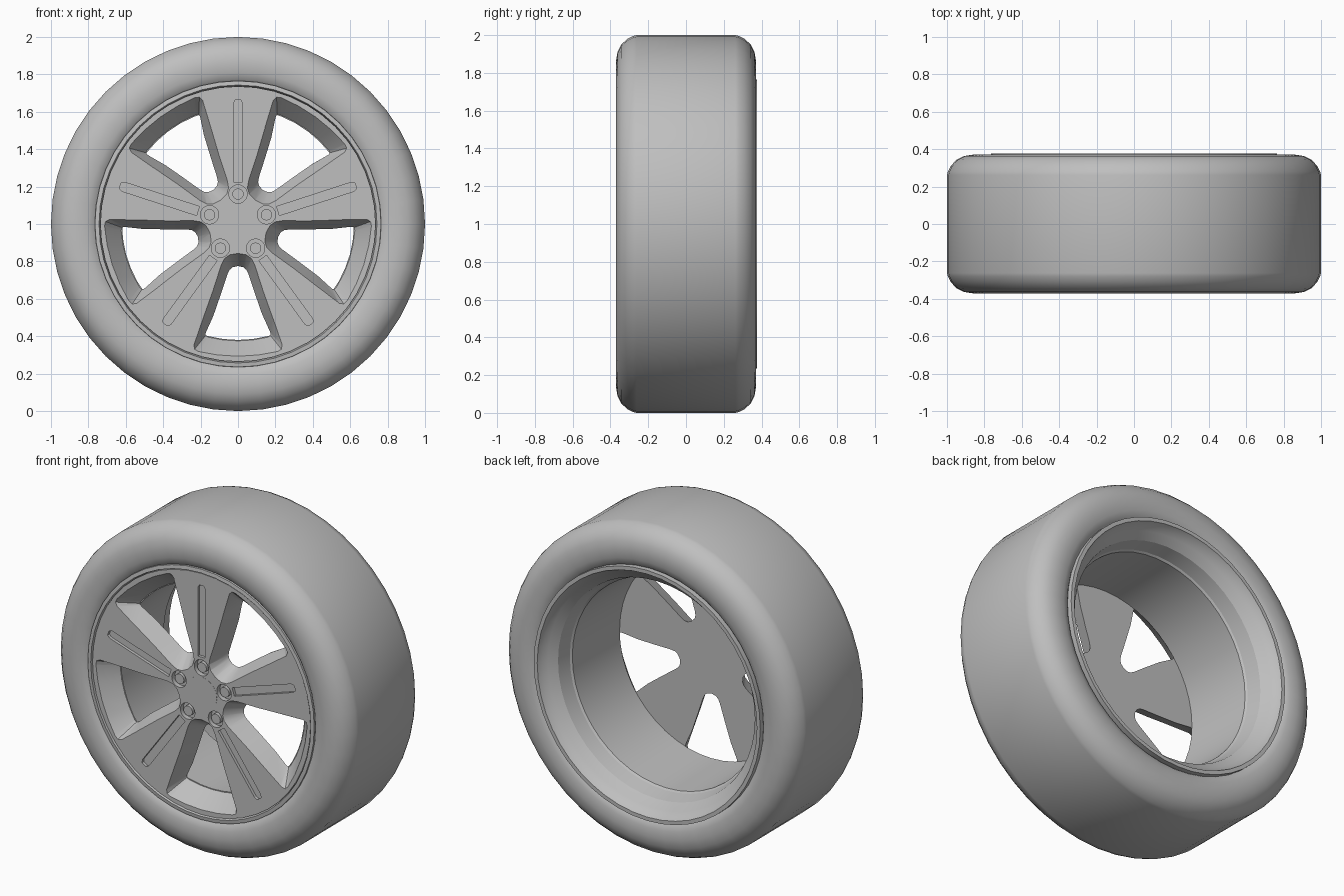
import bpy, bmesh, math
from mathutils import Matrix, Vector

cube = bpy.data.objects.get("Cube")
if cube:
    bpy.data.objects.remove(cube, do_unlink=True)

grey = bpy.data.materials.new("plain_grey")
grey.use_nodes = True
colour = (0.52, 0.52, 0.52, 1)
grey.diffuse_color = colour
grey.node_tree.nodes["Principled BSDF"].inputs["Base Color"].default_value = colour

CENTRE = Matrix.Translation((0, 0, 1))
FACE, BACK = -0.352, -0.245      # front and back of the spoke disc
STEPS = 48


def finish(name, bm):
    """Turn a bmesh around the axle into an object."""
    bmesh.ops.recalc_face_normals(bm, faces=bm.faces)
    bm.transform(CENTRE)
    mesh = bpy.data.meshes.new(name)
    bm.to_mesh(mesh)
    bm.free()
    mesh.materials.append(grey)
    obj = bpy.data.objects.new(name, mesh)
    bpy.context.collection.objects.link(obj)
    return obj


def skin(bm, rings, closed=False):
    """Bridge neighbouring rings of points with quads."""
    rings = [[bm.verts.new(p) for p in ring] for ring in rings]
    n = len(rings[0])
    pairs = list(zip(rings, rings[1:])) + ([(rings[-1], rings[0])] if closed else [])
    for a, b in pairs:
        for i in range(n):
            j = (i + 1) % n
            bm.faces.new((a[i], a[j], b[j], b[i]))
    if not closed:
        bm.faces.new(rings[0])
        bm.faces.new(rings[-1])


def lathe(name, profile):
    """Revolve a closed (radius, y) profile around the axle."""
    bm = bmesh.new()
    rings = []
    for k in range(STEPS):
        a = math.tau * k / STEPS
        rings.append([(r * math.sin(a), y, r * math.cos(a)) for r, y in profile])
    skin(bm, rings, closed=True)
    return finish(name, bm)


def prism(bm, outline, y0, y1, turn):
    """Straight block with an (x, z) outline, turned about the axle."""
    skin(bm, [[turn @ Vector((x, y, z)) for x, z in outline] for y in (y0, y1)])


def circle(radius, x=0, z=0, n=24):
    return [(x + radius * math.sin(math.tau * i / n),
             z + radius * math.cos(math.tau * i / n)) for i in range(n)]


def turns():
    return [Matrix.Rotation(math.tau * k / 5, 3, 'Y') for k in range(5)]


def five(name, outline, y0, y1):
    bm = bmesh.new()
    for turn in turns():
        prism(bm, outline, y0, y1, turn)
    return finish(name, bm)


# Tyre with softly bulging side walls
side = [(0.755, 0.335), (0.775, 0.355), (0.81, 0.366), (0.86, 0.371), (0.91, 0.363),
        (0.95, 0.343), (0.98, 0.31), (0.995, 0.28), (1.0, 0.262)]
tyre = lathe("tyre", [(r, -y) for r, y in side] + side[::-1])

# Rim: front lip, hidden outer wall, back lip, stepped open barrel
rim = lathe("rim", [(0.735, BACK), (0.735, -0.335), (0.743, -0.36), (0.765, -0.357),
                    (0.768, -0.32), (0.72, -0.22), (0.72, 0.25), (0.765, 0.32),
                    (0.765, 0.376), (0.742, 0.376), (0.728, 0.345), (0.705, 0.325),
                    (0.665, 0.285), (0.645, 0.20), (0.635, 0.19), (0.62, BACK)])

# Spoke disc, before cutting
bm = bmesh.new()
prism(bm, circle(0.736, n=STEPS), FACE, BACK, Matrix.Identity(3))
disc = finish("spoke_disc", bm)

# Tapered windows: half outlines (side offset, radius) at front and back
front_half = [(0, 0.157), (0.045, 0.165), (0.072, 0.185), (0.09, 0.22), (0.135, 0.36),
              (0.185, 0.50), (0.236, 0.645), (0.232, 0.67), (0.21, 0.682),
              (0.11, 0.70), (0, 0.707)]
back_half = [(0, 0.225), (0.028, 0.231), (0.045, 0.245), (0.057, 0.27), (0.09, 0.37),
             (0.128, 0.48), (0.174, 0.585), (0.174, 0.597), (0.16, 0.605),
             (0.08, 0.62), (0, 0.625)]


def window_ring(t, turn):
    half = [(a[0] + (b[0] - a[0]) * t, a[1] + (b[1] - a[1]) * t)
            for a, b in zip(front_half, back_half)]
    full = half + [(-x, r) for x, r in half[-2:0:-1]]
    y = FACE + (BACK - FACE) * t
    return [turn @ Vector((x, y, -r)) for x, r in full]


bm = bmesh.new()
for turn in turns():
    skin(bm, [window_ring(t, turn) for t in (-0.1, 1.1)])
windows = finish("window_cutter", bm)

# Long grooves down the spokes and round pockets for the nuts
w = 0.025
groove = [(-w, 0.225), (w, 0.225), (w, 0.645), (w * 0.6, 0.662), (-w * 0.6, 0.662), (-w, 0.645)]
grooves = five("groove_cutter", groove, FACE - 0.02, FACE + 0.018)
pockets = five("pocket_cutter", circle(0.049, z=0.16), FACE - 0.02, FACE + 0.03)

bpy.context.view_layer.objects.active = disc
for cutter in (windows, grooves, pockets):
    cutter.hide_render = True
    mod = disc.modifiers.new(cutter.name, 'BOOLEAN')
    mod.operation = 'DIFFERENCE'
    mod.solver = 'EXACT'
    mod.object = cutter
    bpy.ops.object.modifier_apply(modifier=mod.name)
    bpy.data.objects.remove(cutter, do_unlink=True)

# Wheel nuts and flat hub cap
nuts = five("wheel_nuts", circle(0.03, z=0.16), FACE + 0.004, FACE + 0.035)
bm = bmesh.new()
prism(bm, circle(0.104, n=32), FACE - 0.001, FACE + 0.02, Matrix.Identity(3))
cap = finish("hub_cap", bm)

# Smooth shading with sharp edges kept
bpy.ops.object.select_all(action='DESELECT')
for obj in (tyre, rim, disc, nuts, cap):
    obj.select_set(True)
bpy.context.view_layer.objects.active = tyre
bpy.ops.object.shade_smooth_by_angle(angle=math.radians(30))
